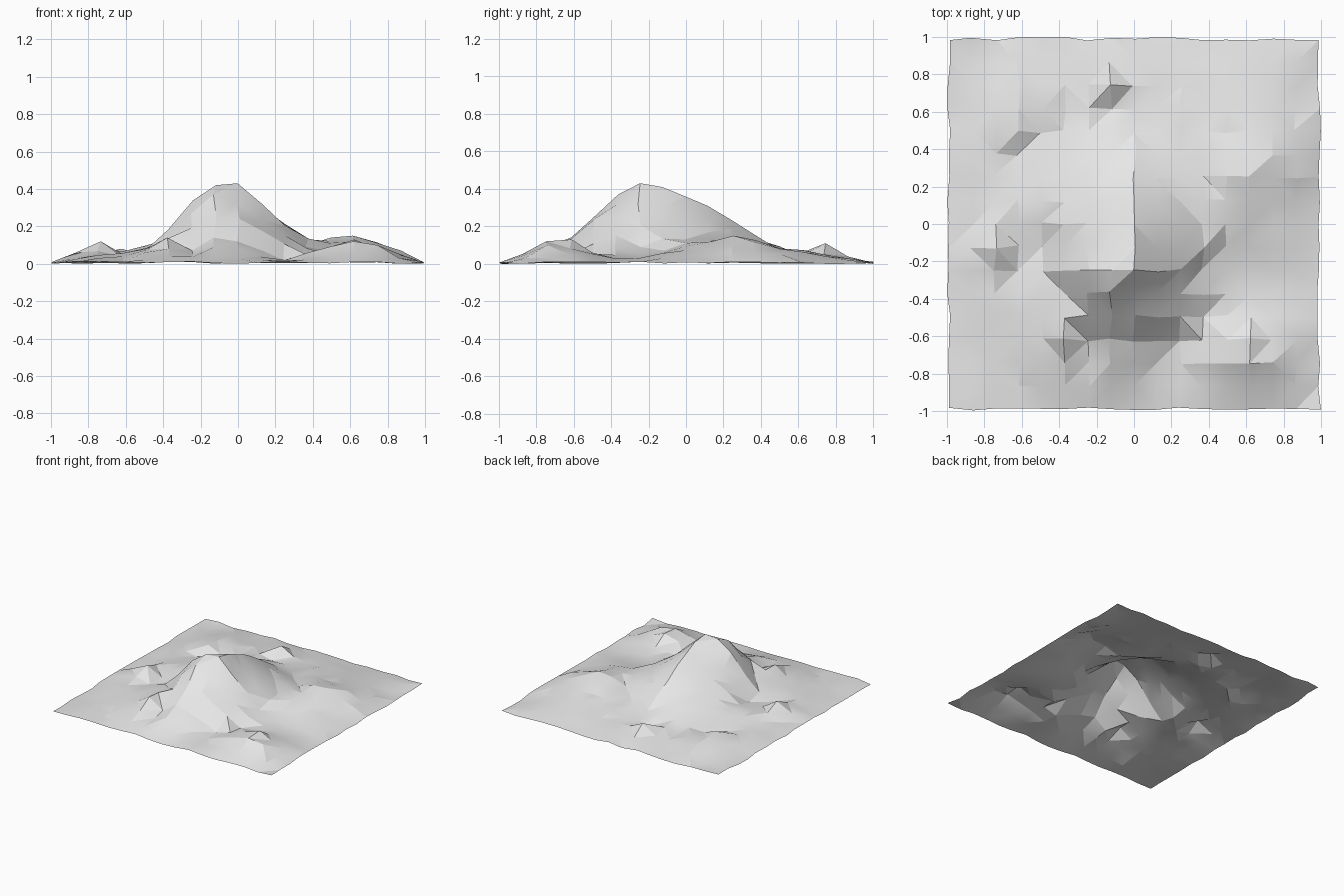
import bpy
import bmesh
import random

cube = bpy.data.objects.get("Cube")
if cube:
    bpy.data.objects.remove(cube, do_unlink=True)

random.seed(4)
CELLS = 16
SIZE = 1.98

# Ridge and valley lines: grid column, grid row, height in hundredths
main_hill = [
    [(4, 6, 8), (5, 6, 18), (6, 6, 34), (7, 6, 42), (8, 6, 43), (11, 6, 9)],
    [(8, 6, 43), (8, 7, 41), (8, 9, 31), (8, 12, 8)],
    [(7, 6, 42), (7, 5, 37), (7, 3, 14), (7, 1, 4)],
    [(4, 8, 8), (5, 8, 15), (8, 8, 36), (11, 8, 13)],
    [(4, 4, 8), (7, 4, 25), (8, 4, 24), (11, 4, 4)],
]
spurs = [
    [(8, 9, 31), (10, 9, 17), (11, 9, 13), (13, 10, 15), (15, 10, 7)],
    [(13, 10, 15), (14, 12, 8)],
    [(5, 5, 12), (5, 3, 14), (5, 2, 8)],
    [(11, 2, 6), (13, 2, 12), (13, 3, 13), (13, 4, 6)],
    [(1, 11, 4), (3, 12, 8), (3, 14, 6)],
]
knolls = [[(2, 7, 12)], [(7, 14, 11)], [(14, 2, 10)]]
valleys = [
    [(10, 1, 2), (10, 3, 2)],
    [(8, 3, 12), (9, 3, 7)],
    [(9, 12, 7), (11, 10, 10)],
    [(3, 6, 4), (3, 7, 5), (4, 7, 5)],
    [(6, 2, 5), (6, 3, 7)],
    [(12, 7, 7), (13, 5, 3), (15, 7, 3)],
    [(2, 2, 3), (3, 3, 4)],
    [(2, 10, 4), (3, 11, 3), (5, 12, 5)],
    [(5, 14, 4), (7, 13, 4), (11, 14, 5), (14, 14, 4)],
]


def pin_line(points, pins):
    """Fix the heights along a line running over the grid."""
    for col, row, height in points:
        pins[col, row] = height / 100
    for (c0, r0, h0), (c1, r1, h1) in zip(points, points[1:]):
        steps = max(abs(c1 - c0), abs(r1 - r0))
        for s in range(1, steps):
            t = s / steps
            key = (round(c0 + (c1 - c0) * t), round(r0 + (r1 - r0) * t))
            pins.setdefault(key, (h0 + (h1 - h0) * t) / 100)


def relax(pins):
    """Let the ground between the fixed heights settle into slopes."""
    span = range(CELLS + 1)
    inner = range(1, CELLS)
    ground = {(c, r): pins.get((c, r), 0.0) for c in span for r in span}
    for _ in range(200):
        for c in inner:
            for r in inner:
                if (c, r) not in pins:
                    around = (ground[c - 1, r] + ground[c + 1, r]
                              + ground[c, r - 1] + ground[c, r + 1])
                    ground[c, r] = around / 4
    for (c, r) in ground:
        if c in inner and r in inner:
            if (c, r) not in pins:
                ground[c, r] += random.uniform(-0.01, 0.012)
        else:
            ground[c, r] = random.uniform(0, 0.012)
    ground[0, 0] = 0.0
    return ground


# Heights
pins = {}
for group in (main_hill, spurs, knolls, valleys):
    for line in group:
        pin_line(line, pins)
heights = relax(pins)

# Terrain sheet with slightly wandering grid points
bm = bmesh.new()
verts = {}
for (c, r), z in heights.items():
    x = (c / CELLS - 0.5) * SIZE + random.uniform(-0.01, 0.01)
    y = (r / CELLS - 0.5) * SIZE + random.uniform(-0.01, 0.01)
    verts[c, r] = bm.verts.new((x, y, max(z, 0)))
for c in range(CELLS):
    for r in range(CELLS):
        bm.faces.new((verts[c, r], verts[c + 1, r],
                      verts[c + 1, r + 1], verts[c, r + 1]))
bmesh.ops.triangulate(bm, faces=bm.faces[:])
mesh = bpy.data.meshes.new("terrain")
bm.to_mesh(mesh)
bm.free()

terrain = bpy.data.objects.new("terrain", mesh)
bpy.context.collection.objects.link(terrain)

# Plain grey ground
grey = bpy.data.materials.new("plain_grey")
grey.use_nodes = True
color = (0.8, 0.8, 0.8, 1)
grey.diffuse_color = color
grey.node_tree.nodes["Principled BSDF"].inputs["Base Color"].default_value = color
mesh.materials.append(grey)

# Smooth gentle slopes, keep creases crisp
bpy.context.view_layer.objects.active = terrain
terrain.select_set(True)
bpy.ops.object.shade_smooth_by_angle(angle=0.25)
